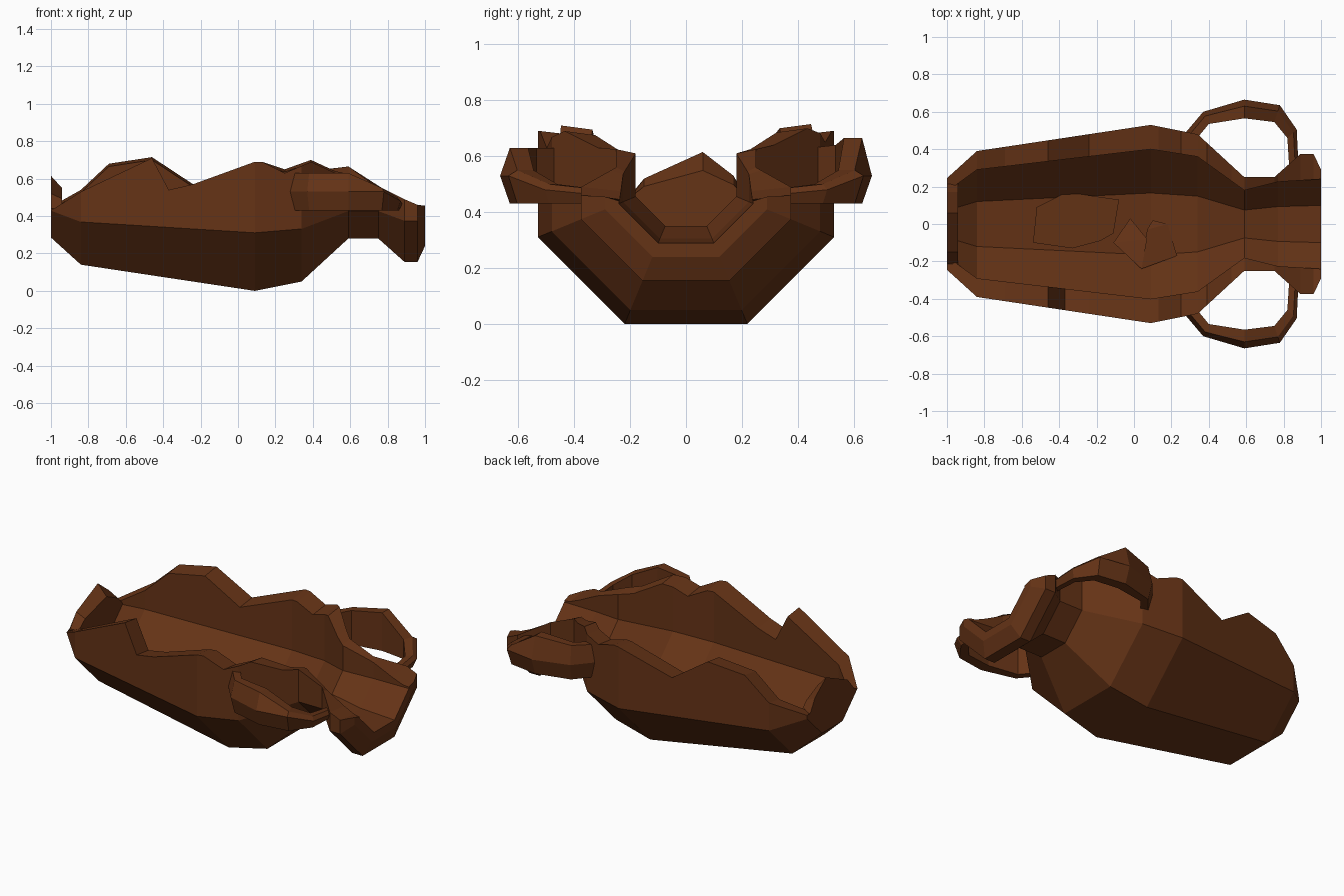
import bpy, bmesh

if "Cube" in bpy.data.objects:
    bpy.data.objects.remove(bpy.data.objects["Cube"])

AXIS_Z = 0.53      # height of the jar's lying axis
T = 0.41421        # half side of an octagon of apothem 1

clay = bpy.data.materials.new("brown_clay")
clay.diffuse_color = (0.13, 0.033, 0.008, 1)
clay.use_nodes = True
clay.node_tree.nodes["Principled BSDF"].inputs["Base Color"].default_value = clay.diffuse_color


def interp(keys, x):
    for (x0, v0), (x1, v1) in zip(keys, keys[1:]):
        if x <= x1:
            return v0 + (v1 - v0) * max(0, (x - x0) / (x1 - x0))
    return keys[-1][1]


def loft(name, rings):
    """Skin a list of closed rings and cap both ends."""
    bm = bmesh.new()
    loops = [[bm.verts.new(p) for p in r] for r in rings]
    n = len(rings[0])
    for a, b in zip(loops, loops[1:]):
        for i in range(n):
            j = (i + 1) % n
            bm.faces.new((a[i], a[j], b[j], b[i]))
    caps = [bm.faces.new(loops[0]), bm.faces.new(loops[-1])]
    bmesh.ops.triangulate(bm, faces=caps)
    bmesh.ops.recalc_face_normals(bm, faces=bm.faces)
    me = bpy.data.meshes.new(name)
    bm.to_mesh(me)
    bm.free()
    me.materials.append(clay)
    ob = bpy.data.objects.new(name, me)
    bpy.context.collection.objects.link(ob)
    return ob


def trough(a, z_front, z_back):
    """Lower part of an octagon, its upright sides ending at the given heights."""
    return [(-a, z_front), (-a, AXIS_Z - T * a), (-T * a, AXIS_Z - a),
            (T * a, AXIS_Z - a), (a, AXIS_Z - T * a), (a, z_back)]


# Jar body: outer and inner radius, and the broken rim on each side
outer = [(-1, .245), (-.84, .39), (.09, .53), (.34, .48), (.59, .25),
         (.75, .25), (.89, .375), (.96, .375), (1, .29)]
inner = [(-1, .17), (-.95, .21), (-.84, .29), (.09, .40), (.34, .36), (.59, .18),
         (.77, .225), (1, .24)]
front_rim = [(-1, .43), (-.84, .53), (-.46, .71), (-.37, .54), (-.24, .57),
             (.09, .69), (.13, .69), (.25, .63), (.39, .69), (.52, .63),
             (.59, .625), (.75, .56), (.89, .49), (.96, .46), (1, .455)]
back_rim = [(-1, .45), (-.84, .54), (-.69, .68), (-.46, .715), (-.24, .57),
            (.09, .69), (.13, .69), (.25, .65), (.39, .70), (.52, .64),
            (.59, .625), (.75, .56), (.89, .49), (.96, .46), (1, .455)]
stations = sorted({x for keys in (outer, inner, front_rim, back_rim) for x, _ in keys})
rings = []
for x in stations:
    zf, zb = interp(front_rim, x), interp(back_rim, x)
    out = trough(interp(outer, x), zf, zb)
    inn = trough(interp(inner, x), zf - .015, zb - .015)
    rings.append([(x, y, z) for y, z in out + inn[::-1]])
loft("jar_body", rings)

# Closed base with its broken spike
base = trough(.215, .43, .45) + [(.17, .53), (.06, .615), (-.15, .52)]
loft("jar_base", [[(-1, y, z) for y, z in base],
                  [(-.94, y, z - max(0, z - .45) * .4) for y, z in base]])

# Side handles
h_out = [(.26, .47), (.37, .60), (.59, .665), (.78, .635), (.87, .505), (.88, .30)]
h_in = [(.33, .45), (.40, .535), (.59, .565), (.75, .545), (.82, .46), (.83, .30)]
for name, s, tops in (("front_handle", -1, (.63, .63, .63, .55, .50, .48)),
                      ("back_handle", 1, (.63, .64, .665, .55, .50, .48))):
    rings = []
    for (ox, oy), (ix, iy), top in zip(h_out, h_in, tops):
        mx, my = ox + .35 * (ix - ox), oy + .35 * (iy - oy)
        rings.append([(ox, s * oy, min(.53, top - .02)), (mx, s * my, top),
                      (ix, s * iy, top), (ix, s * iy, .43), (mx, s * my, .43)])
    loft(name, rings)


def floor_z(x):
    return .13 + .117 * (.09 - x)


def slab(name, pts, thick):
    """Flat piece from (x, y, height above the inner floor)."""
    loft(name, [[(x, y, floor_z(x) + h + d) for x, y, h in pts] for d in (-thick, 0)])


# Broken pieces lying inside
slab("floor_shard", [(x, y, .015) for x, y in (
    (-.52, .09), (-.36, .17), (-.08, .13), (-.11, -.05),
    (-.18, -.09), (-.33, -.13), (-.54, -.10))], .02)
slab("loose_shard_left", [(-.11, -.10, .03), (-.02, .03, .03),
                          (.07, -.08, .08), (.04, -.24, .09)], .03)
slab("loose_shard_right", [(.04, -.24, .09), (.07, -.03, .06), (.10, .02, .03),
                           (.18, .0, .03), (.23, -.17, .05)], .03)
